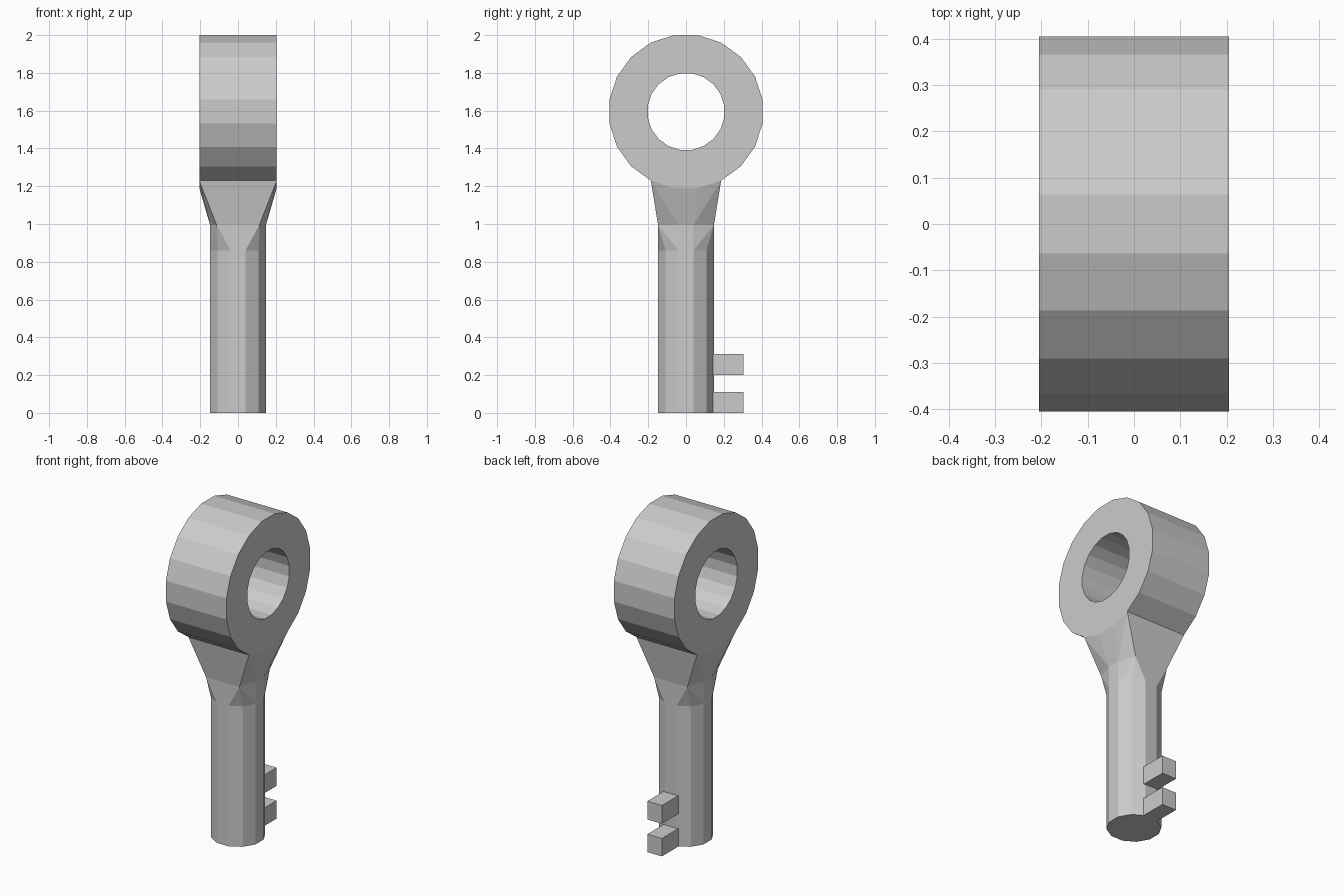
import bpy, bmesh
from math import sin, cos, radians

if "Cube" in bpy.data.objects:
    bpy.data.objects.remove(bpy.data.objects["Cube"])


def finish(name, bm):
    bmesh.ops.recalc_face_normals(bm, faces=bm.faces[:])
    mesh = bpy.data.meshes.new(name)
    bm.to_mesh(mesh)
    bm.free()
    obj = bpy.data.objects.new(name, mesh)
    bpy.context.collection.objects.link(obj)
    return obj


def circle(n, r, start):
    return [(r * cos(radians(start + 360 * i / n)),
             r * sin(radians(start + 360 * i / n))) for i in range(n)]


def hull(name, points, seam_heights):
    """Convex section of the stem, left open where it meets its neighbours."""
    bm = bmesh.new()
    for p in points:
        bm.verts.new(p)
    bmesh.ops.convex_hull(bm, input=bm.verts[:])
    bmesh.ops.dissolve_limit(bm, angle_limit=0.002, verts=bm.verts[:], edges=bm.edges[:])
    caps = [f for f in bm.faces
            if any(all(abs(v.co.z - h) < 1e-4 for v in f.verts) for h in seam_heights)]
    bmesh.ops.delete(bm, geom=caps, context='FACES')
    return finish(name, bm)


# Ring handle: 20-sided tube lying along x
SIDES, HALF, CZ = 20, 0.205, 1.595
bm = bmesh.new()
loops = []
for r, x in ((0.41, -HALF), (0.41, HALF), (0.205, HALF), (0.205, -HALF)):
    loops.append([bm.verts.new((x, y, CZ + z)) for y, z in circle(SIDES, r, 9)])
for a, b in zip(loops, loops[1:] + loops[:1]):
    for i in range(SIDES):
        j = (i + 1) % SIDES
        bm.faces.new((a[i], a[j], b[j], b[i]))
finish("ring_handle", bm)

# Stem cross-sections: 12-sided shaft, squarer collar, ring underside
shaft = circle(12, 0.153, 15)
collar = [(sx * x, sy * y, 0.995) for sx in (-1, 1) for sy in (-1, 1)
          for x, y in ((0.113, 0.148), (0.148, 0.04))]
seat = [(sx * HALF, sy * 0.41 * sin(radians(a)), CZ - 0.41 * cos(radians(a)))
        for sx in (-1, 1) for sy in (-1, 1) for a in (9, 27)]
shaft_top = [(x, y, 0.86) for x, y in shaft]
shaft_base = [(x, y, 0) for x, y in shaft]

hull("shaft", shaft_base + shaft_top, [0.86])
hull("collar", shaft_top + collar, [0.86, 0.995])
hull("neck", collar + seat, [0.995, seat[1][2]])

# Two teeth on the back of the shaft
for i, (z0, z1) in enumerate(((0, 0.11), (0.2, 0.312))):
    bm = bmesh.new()
    bmesh.ops.create_cube(bm, size=1)
    bmesh.ops.scale(bm, vec=(0.098, 0.195, z1 - z0), verts=bm.verts[:])
    bmesh.ops.translate(bm, vec=(0, 0.206, (z0 + z1) / 2), verts=bm.verts[:])
    finish(f"tooth_{i + 1}", bm)
